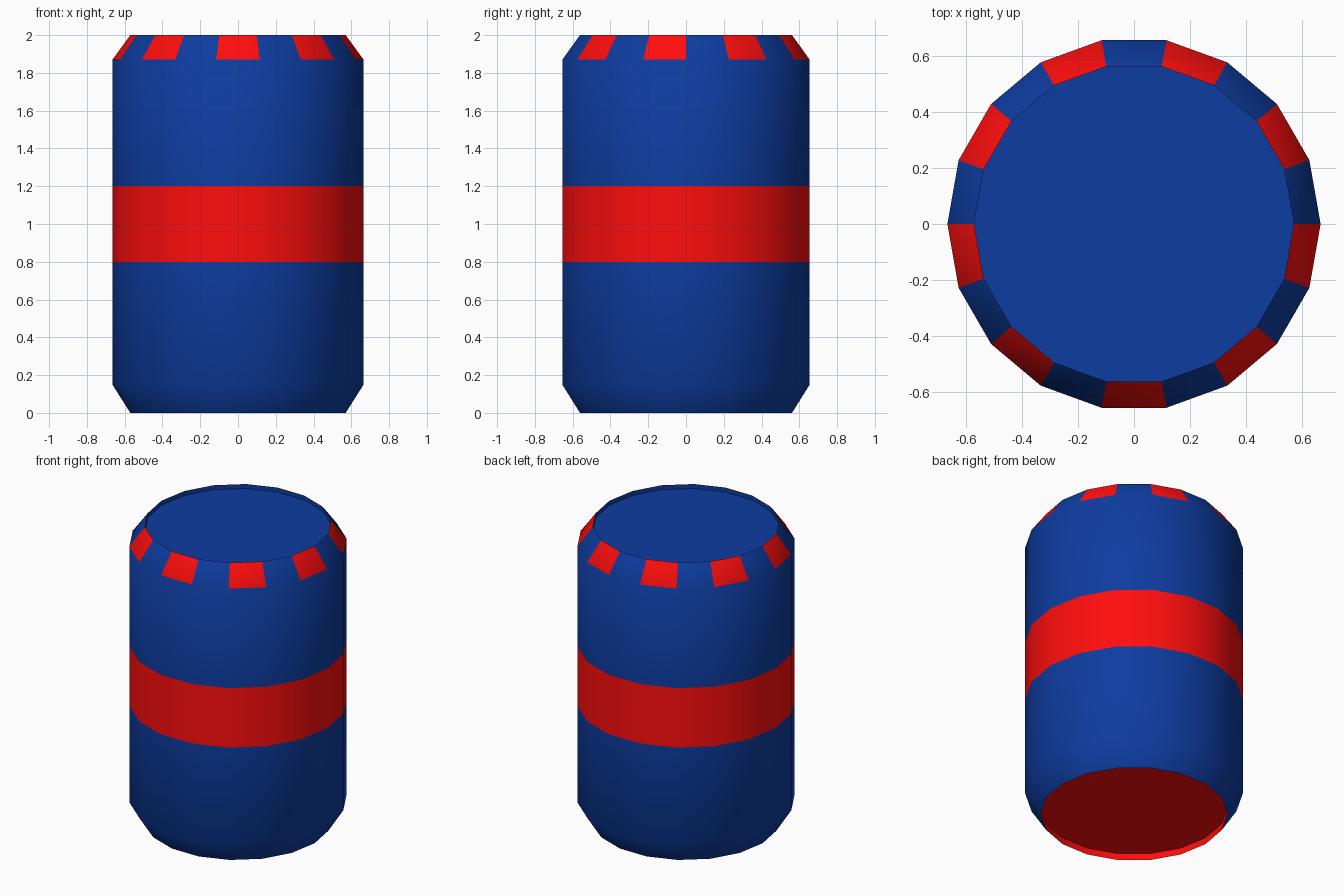
import bpy, bmesh
from math import cos, sin, pi, radians

if "Cube" in bpy.data.objects:
    bpy.data.objects.remove(bpy.data.objects["Cube"])

SIDES = 18
BLUE, RED = 0, 1


def material(name, color):
    mat = bpy.data.materials.new(name)
    mat.diffuse_color = color
    mat.use_nodes = True
    mat.node_tree.nodes["Principled BSDF"].inputs["Base Color"].default_value = mat.diffuse_color
    return mat


# Profile from bottom panel to top panel: (radius, height)
profile = [(0.57, 0.045), (0.57, 0.0), (0.665, 0.15), (0.665, 0.8),
           (0.665, 1.2), (0.665, 1.87), (0.57, 2.0), (0.57, 1.97)]
# Colour of each strip between profile points; None alternates around the ring
strip_colors = [RED, BLUE, BLUE, RED, BLUE, None, BLUE]

bm = bmesh.new()
rings = [[bm.verts.new((r * cos(2 * pi * i / SIDES), r * sin(2 * pi * i / SIDES), z))
          for i in range(SIDES)] for r, z in profile]

# Side walls, centre band, chamfers and rim lips
for lower, upper, color in zip(rings, rings[1:], strip_colors):
    for i in range(SIDES):
        j = (i + 1) % SIDES
        face = bm.faces.new((lower[i], lower[j], upper[j], upper[i]))
        face.material_index = i % 2 if color is None else color

# Recessed end panels
bm.faces.new(rings[0][::-1]).material_index = RED
bm.faces.new(rings[-1]).material_index = BLUE

mesh = bpy.data.meshes.new("barrel")
bm.to_mesh(mesh)
bm.free()
mesh.materials.append(material("blue_paint", (0.004, 0.045, 0.35, 1)))
mesh.materials.append(material("red_paint", (1.0, 0.004, 0.004, 1)))

barrel = bpy.data.objects.new("barrel", mesh)
bpy.context.collection.objects.link(barrel)

# Smooth round the sides and chamfers, crisp at the rims
bpy.context.view_layer.objects.active = barrel
barrel.select_set(True)
bpy.ops.object.shade_smooth_by_angle(angle=radians(40))
